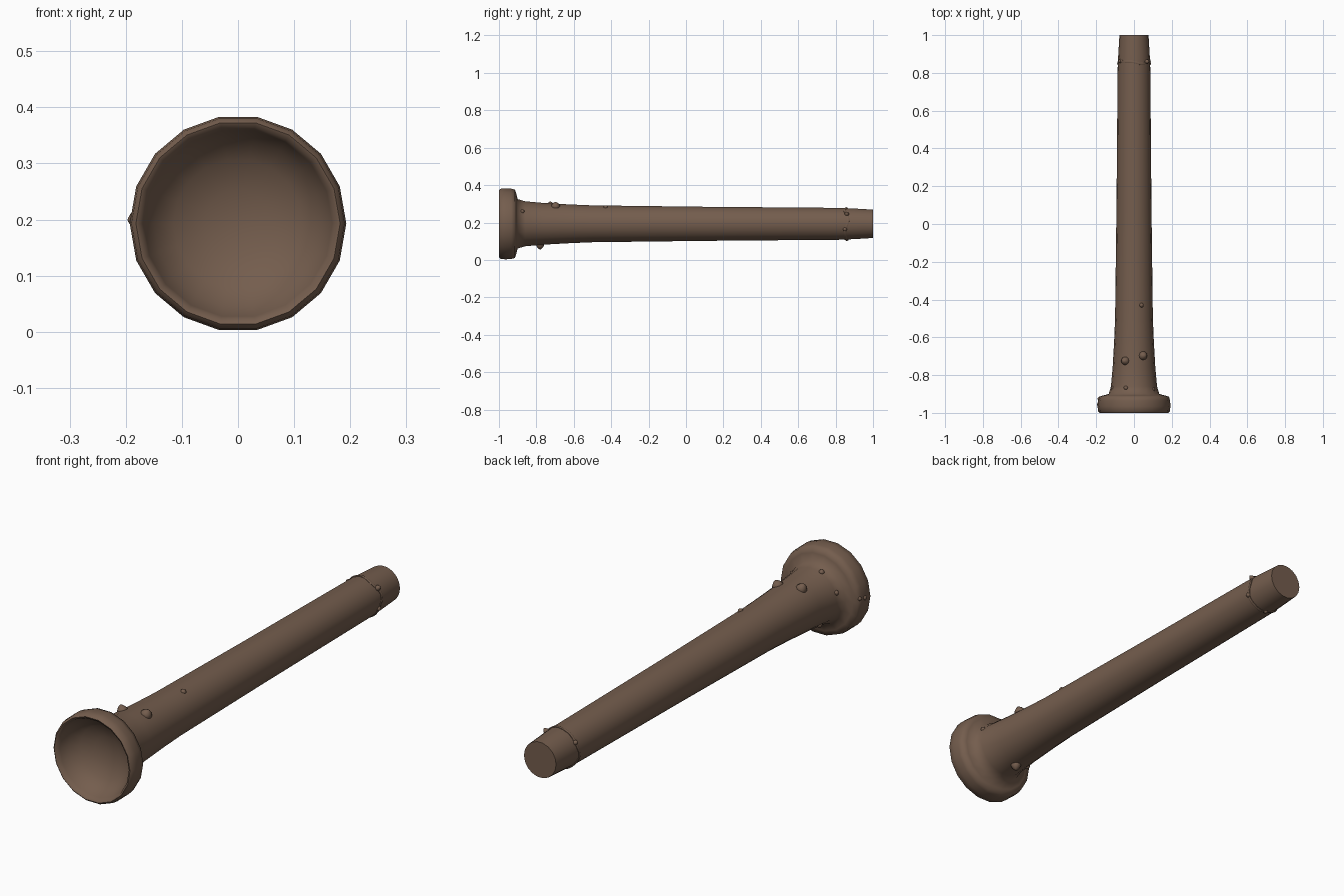
import bpy, bmesh, math
from mathutils import Vector

if "Cube" in bpy.data.objects:
    bpy.data.objects.remove(bpy.data.objects["Cube"])

ZC = 0.193   # height of the long axis

wood = bpy.data.materials.new("brown wood")
wood.diffuse_color = (0.175, 0.11, 0.075, 1)
wood.use_nodes = True
wood.node_tree.nodes["Principled BSDF"].inputs["Base Color"].default_value = wood.diffuse_color


def finish(name, bm, angle=60):
    bmesh.ops.recalc_face_normals(bm, faces=bm.faces)
    me = bpy.data.meshes.new(name)
    bm.to_mesh(me)
    bm.free()
    me.materials.append(wood)
    ob = bpy.data.objects.new(name, me)
    bpy.context.collection.objects.link(ob)
    bpy.context.view_layer.objects.active = ob
    ob.select_set(True)
    bpy.ops.object.shade_smooth_by_angle(angle=math.radians(angle))
    ob.select_set(False)
    return ob


def lathe(name, profile, sides):
    """Revolve (radius, y) points round the long axis."""
    bm = bmesh.new()
    rings = []
    for r, y in profile:
        if r == 0:
            rings.append([bm.verts.new((0, y, ZC))] * sides)
        else:
            rings.append([bm.verts.new((r * math.cos(2 * math.pi * i / sides), y,
                                        ZC + r * math.sin(2 * math.pi * i / sides)))
                          for i in range(sides)])
    for a, b in zip(rings, rings[1:]):
        for i in range(sides):
            j = (i + 1) % sides
            bm.faces.new(list(dict.fromkeys((a[i], a[j], b[j], b[i]))))
    return finish(name, bm)


# tapering shaft, flared head, rolled rim and hollow bowl in one profile
lathe("horn_body", [
    (0, 1.0), (0.077, 1.0), (0.083, 0.9), (0.0865, 0.82), (0.0925, 0.1),
    (0.1, -0.5), (0.105, -0.62), (0.113, -0.76), (0.122, -0.86),
    (0.134, -0.9), (0.165, -0.908), (0.186, -0.915), (0.191, -0.935),
    (0.193, -0.965), (0.190, -0.992), (0.182, -1.0), (0.174, -0.996),
    (0.168, -0.98), (0.15, -0.945), (0.115, -0.915), (0.06, -0.895), (0, -0.888)], 18)

# thin uneven ridge around the narrow end
bm = bmesh.new()
N, M = 36, 6
rings = []
for i in range(N):
    t = 2 * math.pi * i / N
    y = 0.857 + 0.007 * math.sin(3 * t + 1) + 0.004 * math.sin(5 * t)
    ring = []
    for k in range(M):
        p = 2 * math.pi * k / M
        r = 0.084 + 0.005 * math.cos(p)
        ring.append(bm.verts.new((r * math.cos(t), y + 0.007 * math.sin(p),
                                  ZC + r * math.sin(t))))
    rings.append(ring)
for i in range(N):
    a, b = rings[i], rings[(i + 1) % N]
    for k in range(M):
        m = (k + 1) % M
        bm.faces.new((a[k], a[m], b[m], b[k]))
finish("end_ridge", bm)


def knob(name, angle, y, dist, size, height):
    """Blunt wooden knot pointing away from the axis."""
    bm = bmesh.new()
    bmesh.ops.create_icosphere(bm, subdivisions=2, radius=1)
    t = math.radians(angle)
    out = Vector((math.cos(t), 0, math.sin(t)))
    q = out.to_track_quat('Z', 'Y')
    for v in bm.verts:
        taper = 1 - 0.35 * max(v.co.z, 0)
        local = Vector((v.co.x * size * taper, v.co.y * size * taper, v.co.z * height))
        v.co = q @ local + out * dist + Vector((0, y, ZC))
    finish(name, bm)


# angle round the axis, y, distance from axis, width, height
knots = [
    (63, -0.697, 0.108, 0.024, 0.022), (116, -0.725, 0.108, 0.023, 0.024),
    (66, -0.43, 0.099, 0.012, 0.009), (111, -0.868, 0.122, 0.012, 0.009),
    (33, -0.875, 0.123, 0.011, 0.009), (160, -0.868, 0.122, 0.011, 0.009),
    (270, -0.78, 0.114, 0.022, 0.024), (225, -0.8, 0.116, 0.012, 0.009),
    (178, -0.955, 0.188, 0.012, 0.009), (176, -0.925, 0.186, 0.009, 0.008),
    (38, 0.86, 0.087, 0.012, 0.014), (150, 0.862, 0.085, 0.011, 0.011),
    (340, 0.85, 0.086, 0.011, 0.010), (265, 0.86, 0.084, 0.011, 0.008)]
for i, k in enumerate(knots):
    knob(f"knot_{i + 1}", *k)
